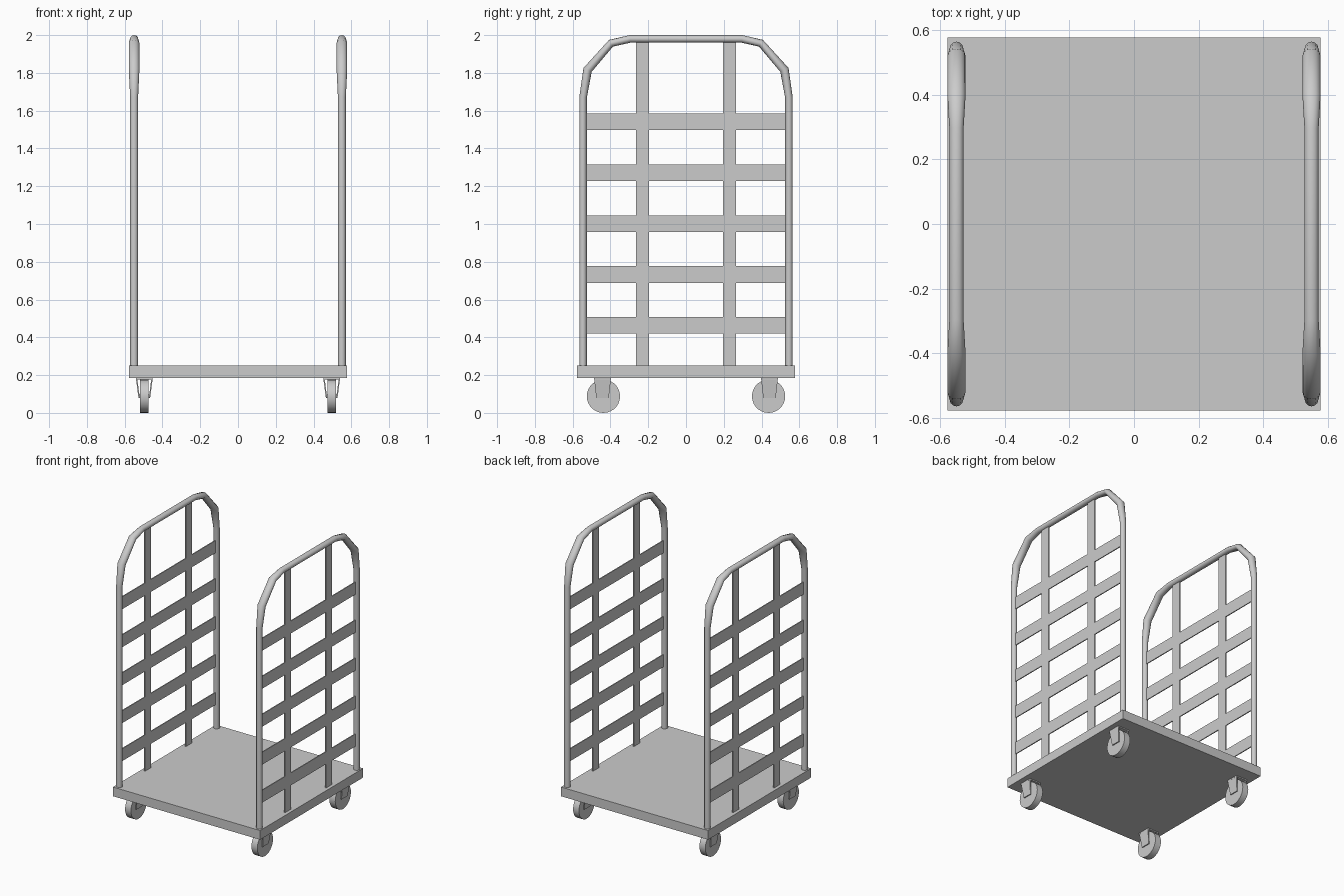
import bpy, bmesh, math
from mathutils import Vector

if "Cube" in bpy.data.objects:
    bpy.data.objects.remove(bpy.data.objects["Cube"])


def finish(name, bm, smooth=False):
    bmesh.ops.recalc_face_normals(bm, faces=bm.faces)
    mesh = bpy.data.meshes.new(name)
    bm.to_mesh(mesh)
    bm.free()
    ob = bpy.data.objects.new(name, mesh)
    bpy.context.collection.objects.link(ob)
    if smooth:
        bpy.ops.object.select_all(action='DESELECT')
        bpy.context.view_layer.objects.active = ob
        ob.select_set(True)
        bpy.ops.object.shade_smooth_by_angle(angle=math.radians(40))
    return ob


def box(name, center, size):
    bm = bmesh.new()
    bmesh.ops.create_cube(bm, size=1)
    for v in bm.verts:
        v.co = Vector(center) + Vector(v.co[i] * size[i] for i in range(3))
    return finish(name, bm)


def tube(name, x, path, sides=12):
    # path entries: y, z, radius in the bend plane, radius across it
    bm = bmesh.new()
    pts = [Vector((0, p[0], p[1])) for p in path]
    rings = []
    for i, p in enumerate(pts):
        a = (p - pts[i - 1]).normalized() if i > 0 else Vector()
        b = (pts[i + 1] - p).normalized() if i < len(pts) - 1 else Vector()
        t = (a + b).normalized()
        n = Vector((0, -t.z, t.y))
        ring = []
        for k in range(sides):
            ang = math.tau * k / sides
            co = p + n * math.cos(ang) * path[i][2]
            co.x = x + math.sin(ang) * path[i][3]
            ring.append(bm.verts.new(co))
        rings.append(ring)
    for r, s in zip(rings, rings[1:]):
        for k in range(sides):
            j = (k + 1) % sides
            bm.faces.new((r[k], r[j], s[j], s[k]))
    bm.faces.new(rings[0])
    bm.faces.new(rings[-1])
    return finish(name, bm, True)


def fork_plate(name, x, y, side):
    # plate leaning inwards and narrowing towards the axle
    bm = bmesh.new()
    loops = []
    for z, outer, half in ((0.187, 0.045, 0.045), (0.08, 0.031, 0.033)):
        loops.append([bm.verts.new((x + side * dx, y + dy, z)) for dx, dy in
                      ((outer, -half), (outer, half),
                       (outer - 0.007, half), (outer - 0.007, -half))])
    a, b = loops
    for k in range(4):
        j = (k + 1) % 4
        bm.faces.new((a[k], a[j], b[j], b[k]))
    bm.faces.new(a)
    bm.faces.new(b)
    return finish(name, bm)


def wheel(name, x, y):
    bm = bmesh.new()
    bmesh.ops.create_cone(bm, cap_ends=True, segments=28, radius1=0.088,
                          radius2=0.088, depth=0.046)
    for v in bm.verts:
        v.co = Vector((x + v.co.z, y + v.co.x, 0.088 + v.co.y))
    return finish(name, bm, True)


# Platform
box("platform", (0, 0, 0.2175), (1.156, 1.156, 0.065))

# Bent tube profile, mirrored front to back
half = [(-0.545, 0.25, 0.02, 0.021), (-0.545, 1.67, 0.02, 0.021),
        (-0.521, 1.816, 0.024, 0.028), (-0.397, 1.957, 0.0205, 0.028),
        (-0.296, 1.98, 0.02, 0.022)]
path = half + [(-y, z, a, b) for y, z, a, b in reversed(half)]

for side, label in ((-1, "left"), (1, "right")):
    x = 0.55 * side
    # Side rack: tube frame, uprights and slats
    tube(label + "_rack_frame", x, path)
    for i, y in enumerate((-0.23, 0.23)):
        box(f"{label}_upright_{i + 1}", (x, y, 1.11), (0.008, 0.067, 1.73))
    for i in range(5):
        box(f"{label}_slat_{i + 1}", (x, 0, 0.463 + 0.2695 * i), (0.007, 1.06, 0.088))
    # Casters
    for end, where in ((-1, "front"), (1, "back")):
        cx, cy = 0.496 * side, 0.437 * end
        name = f"{where}_{label}_caster"
        wheel(name + "_wheel", cx, cy)
        fy = 0.442 * end
        for s, n in ((-1, "a"), (1, "b")):
            fork_plate(f"{name}_fork_{n}", cx, fy, s)
        box(name + "_top_plate", (cx, fy, 0.182), (0.088, 0.09, 0.01))
        box(name + "_axle", (cx, cy, 0.09), (0.058, 0.016, 0.016))
